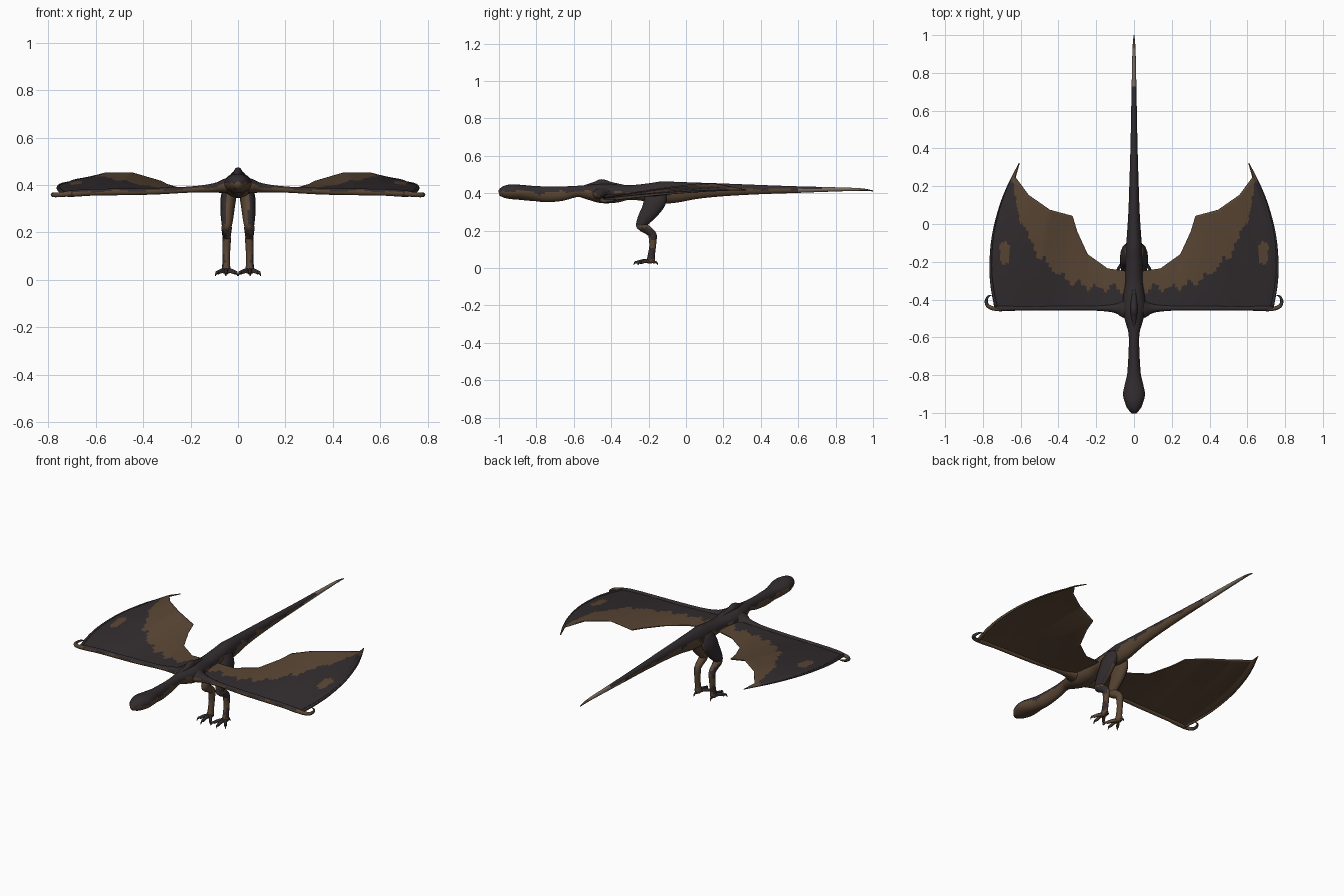
import bpy, bmesh, math
from mathutils import Vector

if "Cube" in bpy.data.objects:
    bpy.data.objects.remove(bpy.data.objects["Cube"])


def mat(name, rgb):
    m = bpy.data.materials.new(name)
    m.diffuse_color = (*rgb, 1)
    m.use_nodes = True
    m.node_tree.nodes["Principled BSDF"].inputs["Base Color"].default_value = m.diffuse_color
    return m


DARK = mat("charcoal hide", (0.032, 0.025, 0.027))
BROWN = mat("brown hide", (0.102, 0.062, 0.035))
PALE = mat("pale tail", (0.20, 0.155, 0.12))
CLAW = mat("claw", (0.045, 0.035, 0.03))
MATS = [DARK, BROWN, PALE, CLAW]


def catmull(pts, n):
    """Smooth interpolation through tuples of any length."""
    out = []
    for i in range(len(pts) - 1):
        p = [pts[max(i - 1, 0)], pts[i], pts[i + 1], pts[min(i + 2, len(pts) - 1)]]
        for k in range(n):
            t = k / n
            out.append(tuple(0.5 * (2 * b + (c - a) * t + (2 * a - 5 * b + 4 * c - d) * t * t
                                    + (3 * b - a - 3 * c + d) * t ** 3) for a, b, c, d in zip(*p)))
    return out + [tuple(pts[-1])]


def finish(bm, name, mats, rule, recalc=True):
    if recalc:
        bmesh.ops.recalc_face_normals(bm, faces=bm.faces)
    bm.normal_update()
    for f in bm.faces:
        f.smooth = True
        f.material_index = rule(f.calc_center_median(), f.normal)
    me = bpy.data.meshes.new(name)
    bm.to_mesh(me)
    bm.free()
    for m in mats:
        me.materials.append(m)
    ob = bpy.data.objects.new(name, me)
    bpy.context.collection.objects.link(ob)
    return ob


def tube(name, pts, rule, sides=16, n=4, up=(0, 0, 1)):
    """Tapered tube through (x, y, z, half width, half height) points."""
    rows = catmull(pts, n)
    bm = bmesh.new()
    rings = []
    for i, r in enumerate(rows):
        c = Vector(r[:3])
        t = (Vector(rows[min(i + 1, len(rows) - 1)][:3]) - Vector(rows[max(i - 1, 0)][:3])).normalized()
        side = t.cross(Vector(up)).normalized()
        top = side.cross(t)
        a, b = max(r[3], 0.001), max(r[4], 0.001)
        rings.append([bm.verts.new(c + side * a * math.cos(q) + top * b * math.sin(q))
                      for q in (2 * math.pi * k / sides for k in range(sides))])
    for r0, r1 in zip(rings, rings[1:]):
        for k in range(sides):
            j = (k + 1) % sides
            bm.faces.new((r0[k], r0[j], r1[j], r1[k]))
    bm.faces.new(rings[0])
    bm.faces.new(rings[-1])
    return finish(bm, name, MATS, rule)


def wobble(c):
    return 0.15 * math.sin(37 * c.y + 2) + 0.1 * math.sin(83 * c.y + 20 * c.x)


# Body: y, top z, bottom z, half width from snout to tail tip
profile = [(-1.0, .415, .385, .014), (-.975, .437, .375, .036), (-.94, .447, .369, .05), (-.9, .446, .366, .058),
           (-.85, .442, .361, .049), (-.8, .438, .357, .037), (-.74, .437, .352, .032), (-.66, .437, .36, .028),
           (-.58, .44, .38, .029), (-.52, .446, .365, .045), (-.45, .452, .347, .062), (-.37, .448, .35, .055),
           (-.3, .443, .365, .045), (-.2, .453, .355, .044), (-.13, .463, .345, .043), (-.05, .461, .35, .037),
           (.06, .457, .37, .03), (.2, .452, .384, .025), (.4, .444, .395, .019), (.6, .437, .402, .015),
           (.76, .433, .408, .012), (.93, .427, .413, .008), (1.0, .415, .41, .002)]


def body_rule(c, nrm):
    if .93 > c.y > (.74 if nrm.z > .2 else .6):
        return 2
    if c.y >= .93:
        return 1
    return 1 if nrm.z < 0.1 + wobble(c) else 0


tube("body", [(0, y, (a + b) / 2, w, (a - b) / 2) for y, a, b, w in profile], body_rule, 24, 5)

# Pointed ridge over the shoulders
tube("shoulder_ridge", [(0, -.56, .43, .004, .008), (0, -.49, .44, .016, .02), (0, -.45, .448, .02, .027),
                        (0, -.4, .442, .016, .018), (0, -.3, .43, .004, .008)], lambda c, n: 0, 12)

# Wing membrane: leading edge point and trailing edge point for each rib
ribs = [(.0, -.44, .405, .0, -.255, .40), (.12, -.455, .388, .14, -.235, .388),
        (.22, -.457, .38, .245, -.16, .388), (.3, -.457, .376, .30, -.04, .405),
        (.38, -.457, .374, .325, .043, .418), (.5, -.457, .372, .445, .075, .453),
        (.6, -.457, .370, .56, .155, .453), (.66, -.457, .368, .60, .21, .442),
        (.70, -.455, .366, .63, .25, .433), (.73, -.445, .364, .608, .322, .42)]
edge = [(0, -.34), (.2, -.34), (.3, -.32), (.4, -.27), (.5, -.18), (.55, -.08), (.6, .02), (.64, .2), (.8, .5)]


def wing_rule(c, nrm):
    x = abs(c.x)
    for (x0, y0), (x1, y1) in zip(edge, edge[1:]):
        if x0 <= x <= x1:
            lim = y0 + (y1 - y0) * (x - x0) / (x1 - x0)
    lim += .016 * math.sin(70 * x) + .012 * math.sin(131 * x + 60 * c.y)
    patch = ((x - .685) / .025) ** 2 + ((c.y + .15) / .07) ** 2 < 1 + .3 * math.sin(90 * c.y)
    return 1 if c.y > lim or patch else 0


def wing(s, label):
    bm = bmesh.new()
    grid, m, rows = [], 7, 48
    for i in range((len(ribs) - 1) * m + 1):
        k = min(i // m, len(ribs) - 2)
        f = i / m - k
        r = [a + (b - a) * f for a, b in zip(ribs[k], ribs[k + 1])]
        u = i / ((len(ribs) - 1) * m)
        col = []
        for j in range(rows + 1):
            t = j / rows
            bow = 4 * t * (1 - t)
            col.append(bm.verts.new((s * (r[0] + (r[3] - r[0]) * t + .078 * bow * u ** 3),
                                     r[1] + (r[4] - r[1]) * t,
                                     r[2] + (r[5] - r[2]) * t + .012 * bow * u)))
        grid.append(col)
    for a, b in zip(grid, grid[1:]):
        for j in range(rows):
            q = (a[j], b[j], b[j + 1], a[j + 1])
            bm.faces.new(q if s > 0 else q[::-1])
    ob = finish(bm, label + "_wing_membrane", [DARK, BROWN, BROWN, BROWN], wing_rule, False)
    mod = ob.modifiers.new("thickness", 'SOLIDIFY')
    mod.thickness = .005
    mod.offset = -1
    mod.material_offset = 2


def arm_rule(c, nrm):
    return 1 if nrm.z < .25 + .3 * math.sin(40 * abs(c.x)) else 0


def claw_rule(c, nrm):
    return 3


for s, label in ((1, "left"), (-1, "right")):
    wing(s, label)
    # Arm along the leading edge
    tube(label + "_wing_arm", [(0, -.44, .402, .065, .04), (s * .05, -.45, .396, .05, .032),
                               (s * .1, -.447, .388, .024, .02), (s * .2, -.446, .381, .013, .013),
                               (s * .35, -.446, .374, .013, .014), (s * .5, -.447, .371, .012, .014),
                               (s * .62, -.447, .369, .012, .014), (s * .7, -.447, .364, .014, .014),
                               (s * .735, -.44, .362, .008, .01)], arm_rule)
    # Long finger along the outer edge
    finger = []
    for t in (0, .15, .3, .5, .7, .85, 1):
        b = 4 * t * (1 - t)
        finger.append((s * (.73 - .122 * t + .078 * b), -.445 + .767 * t, .362 + .056 * t + .012 * b,
                       .009 - .007 * t, .01 - .008 * t))
    tube(label + "_wing_finger", finger, lambda c, n: 1 if n.z < 0 else 0, 8)
    # Hooked thumb claw
    tube(label + "_wing_hook", [(s * .70, -.45, .364, .013, .012), (s * .745, -.447, .36, .011, .011),
                                (s * .775, -.432, .358, .01, .01), (s * .782, -.405, .36, .008, .008),
                                (s * .77, -.382, .364, .005, .005), (s * .75, -.376, .367, .001, .001)],
         lambda c, n: 1 if c.y < -.43 else 3, 10)

    # Thigh, shin and long foot bone
    def leg_rule(c, nrm):
        if c.z > .23:
            return 0 if nrm.x * s > .2 + wobble(c) else 1
        return 0 if nrm.x * s > .75 + .5 * math.sin(60 * c.z) else 1

    tube(label + "_thigh", [(s * .026, -.15, .41, .022, .05), (s * .038, -.165, .36, .032, .06),
                            (s * .044, -.19, .31, .031, .05), (s * .046, -.225, .26, .026, .037),
                            (s * .047, -.245, .225, .02, .024), (s * .047, -.245, .208, .008, .01)],
         leg_rule, 14, 4, (0, 1, 0))
    tube(label + "_shin", [(s * .047, -.26, .24, .014, .014), (s * .048, -.235, .222, .022, .025),
                           (s * .048, -.205, .203, .02, .023), (s * .048, -.178, .18, .017, .02),
                           (s * .049, -.172, .165, .012, .012)], leg_rule, 12, 4, (0, 1, 0))
    tube(label + "_foot_bone", [(s * .048, -.18, .195, .01, .012), (s * .048, -.178, .175, .018, .022),
                                (s * .049, -.178, .12, .016, .018), (s * .05, -.185, .07, .016, .019),
                                (s * .05, -.188, .04, .019, .022), (s * .05, -.188, .026, .012, .014)],
         leg_rule, 12, 4, (0, 1, 0))
    # Toes with claws: end x, end y
    for i, (ex, ey) in enumerate(((.012, -.245), (.05, -.262), (.085, -.24), (.052, -.168))):
        bx, by = .05, -.19
        dx, dy = ex - bx, ey - by
        tube(f"{label}_toe_{i + 1}", [(s * bx, by, .035, .012, .012),
                                      (s * (bx + .5 * dx), by + .5 * dy, .038, .009, .01),
                                      (s * ex, ey, .03, .008, .009)], lambda c, n: 0 if n.z > .3 else 1, 8)
        k = .018 / math.hypot(dx, dy)
        tube(f"{label}_claw_{i + 1}", [(s * (ex - .2 * k * dx), ey - .2 * k * dy, .031, .006, .007),
                                       (s * (ex + .5 * k * dx), ey + .5 * k * dy, .031, .005, .006),
                                       (s * (ex + k * dx), ey + k * dy, .016, .001, .001)], claw_rule, 8)
